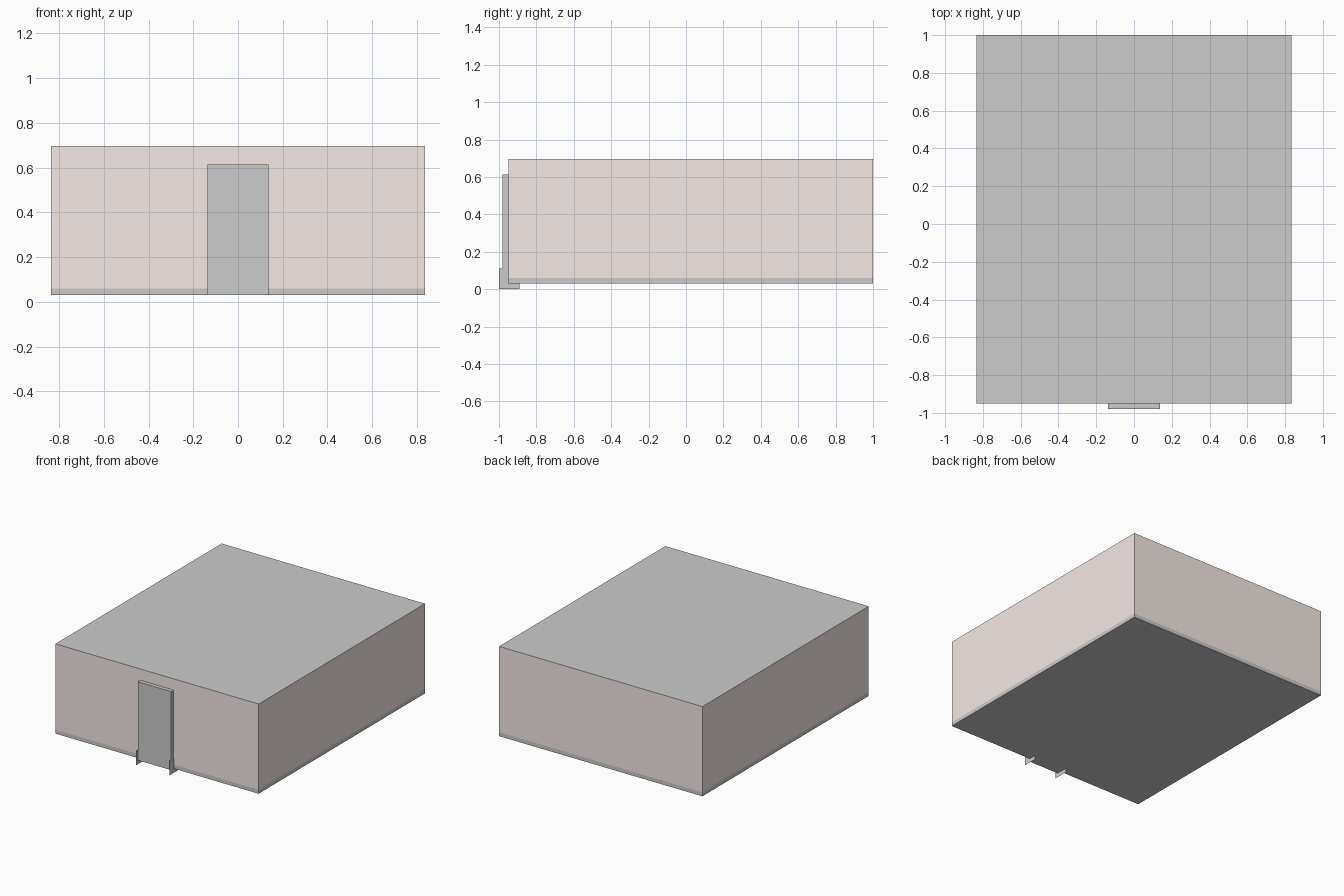
import bpy, bmesh

if "Cube" in bpy.data.objects:
    bpy.data.objects.remove(bpy.data.objects["Cube"])

X, Y0, Y1 = 0.835, -0.95, 1.0          # building footprint
Z0, ZB, Z1 = 0.031, 0.06, 0.697        # underside, top of base strip, roof

pink = bpy.data.materials.new("wall_pink")
pink.diffuse_color = (0.91, 0.82, 0.79, 1)
pink.use_nodes = True
pink.node_tree.nodes["Principled BSDF"].inputs["Base Color"].default_value = pink.diffuse_color


def make(name, polys, mat=None):
    bm = bmesh.new()
    for poly in polys:
        bm.faces.new([bm.verts.new(p) for p in poly])
    bmesh.ops.remove_doubles(bm, verts=bm.verts, dist=1e-5)
    me = bpy.data.meshes.new(name)
    bm.to_mesh(me)
    bm.free()
    if mat:
        me.materials.append(mat)
    ob = bpy.data.objects.new(name, me)
    bpy.context.collection.objects.link(ob)
    return ob


def ring(x, y0, y1, z):
    return [(-x, y0, z), (x, y0, z), (x, y1, z), (-x, y1, z)]


def sides(x, y0, y1, z0, z1):
    a, b = ring(x, y0, y1, z0), ring(x, y0, y1, z1)
    return [(a[i], a[(i + 1) % 4], b[(i + 1) % 4], b[i]) for i in range(4)]


# Building shell: walls, base strip, roof, floor
make("walls", sides(X, Y0, Y1, ZB, Z1), pink)
make("base_strip", sides(X, Y0, Y1, Z0, ZB))
make("roof", [ring(X, Y0, Y1, Z1)])
make("floor", [ring(X, Y0, Y1, Z0)[::-1]])

# Door slab standing proud of the front wall
D = 0.137
make("door", sides(D, -0.98, Y0, Z0, 0.614)
     + [ring(D, -0.98, Y0, 0.614), ring(D, -0.98, Y0, Z0)[::-1]])

# Paper-thin square plates at both sides of the door foot
for side, s in (("left", -1), ("right", 1)):
    x = s * (D + 0.001)
    quad = [(x, -1, 0), (x, -0.89, 0), (x, -0.89, 0.11), (x, -1, 0.11)]
    make(side + "_door_plate", [quad[::s]])
